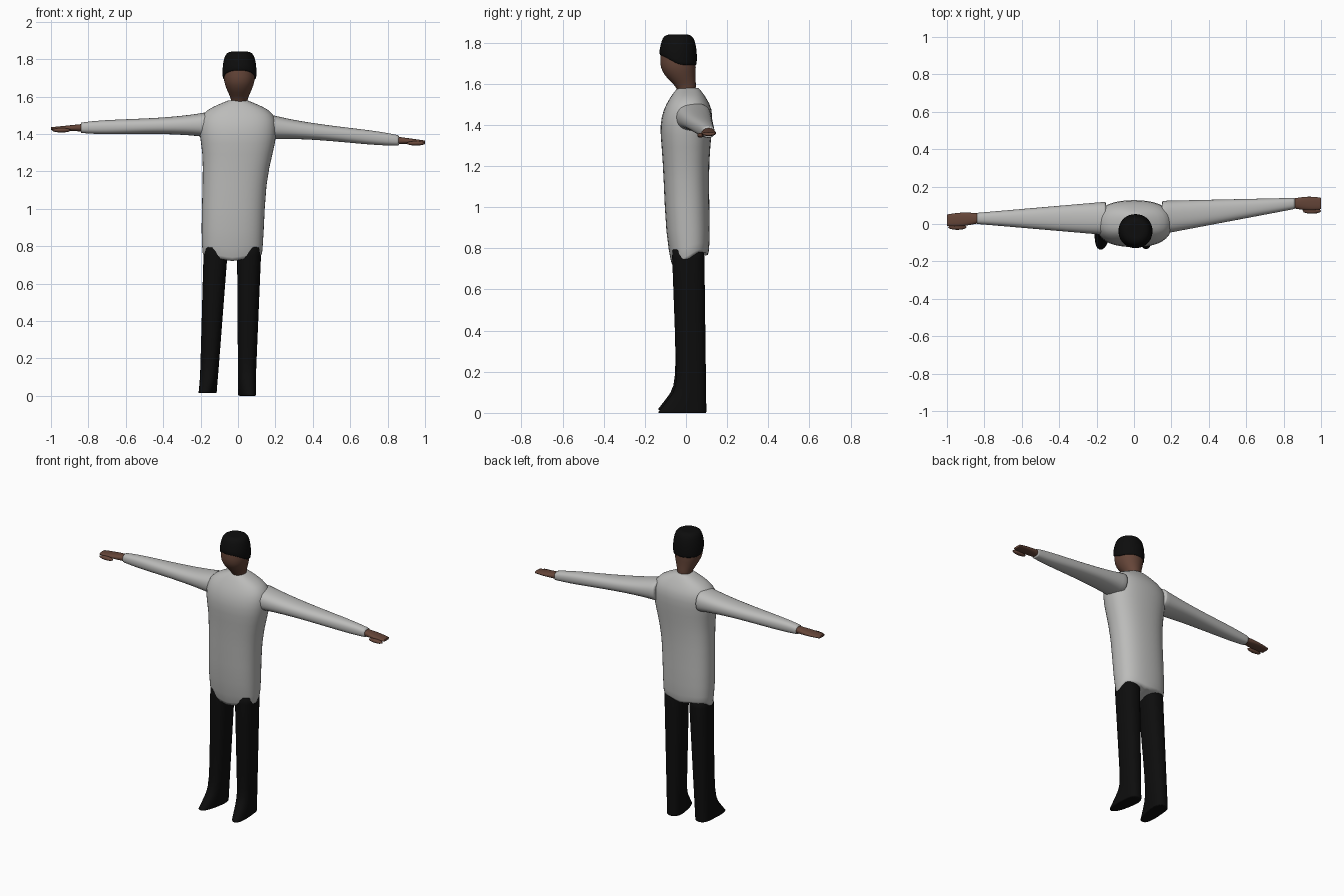
import bpy, bmesh, math
from mathutils import Vector

cube = bpy.data.objects.get("Cube")
if cube:
    bpy.data.objects.remove(cube)


def material(name, *rgb):
    mat = bpy.data.materials.new(name)
    mat.use_nodes = True
    mat.diffuse_color = (*rgb, 1)
    mat.node_tree.nodes["Principled BSDF"].inputs["Base Color"].default_value = (*rgb, 1)
    return mat


SHIRT = material("light grey cloth", 0.5, 0.5, 0.49)
BLACK = material("black cloth", 0.004, 0.004, 0.004)
SKIN = material("brown skin", 0.13, 0.06, 0.04)
SIDES = 20


def clamp(value):
    return max(0, min(1, value))


def rounded(value, squareness):
    return math.copysign(abs(value) ** (2 / squareness), value)


def link(name, bm, mat):
    mesh = bpy.data.meshes.new(name)
    bm.to_mesh(mesh)
    bm.free()
    mesh.materials.append(mat)
    mesh.shade_smooth()
    obj = bpy.data.objects.new(name, mesh)
    bpy.context.collection.objects.link(obj)
    return obj


def loft(name, mat, rings, along_x=False, squareness=2.4, reshape=None):
    """Skin rounded sections, each given as (position, centre, half size)."""
    bm = bmesh.new()
    loops = []
    for position, centre, half in rings:
        loop = []
        for i in range(SIDES):
            angle = math.tau * i / SIDES
            a = centre[0] + half[0] * rounded(math.cos(angle), squareness)
            b = centre[1] + half[1] * rounded(math.sin(angle), squareness)
            point = Vector((position, a, b) if along_x else (a, b, position))
            if reshape:
                reshape(point)
            loop.append(bm.verts.new(point))
        loops.append(loop)
    for low, high in zip(loops, loops[1:]):
        for i in range(SIDES):
            j = (i + 1) % SIDES
            bm.faces.new((low[i], low[j], high[j], high[i]))
    # Inset the end caps so they stay crisp when smoothed
    for loop in (loops[0], loops[-1]):
        cap = bm.faces.new(loop)
        bmesh.ops.inset_region(bm, faces=[cap], thickness=0.004)
    bmesh.ops.recalc_face_normals(bm, faces=bm.faces)
    smoothing = link(name, bm, mat).modifiers.new("smooth form", "SUBSURF")
    smoothing.levels = smoothing.render_levels = 1


# Long shirt: the hem rises at the back and dips between the legs
def hem(point):
    if point.z < 0.8:
        point.z += 0.05 * clamp(point.y / 0.05)
        point.z -= 0.02 * clamp(1 - abs(point.x + 0.03) / 0.05)


loft("shirt_body", SHIRT, [
    (0.73, (-0.03, 0.02), (0.16, 0.09)),
    (0.86, (-0.03, 0.01), (0.17, 0.11)),
    (1.15, (-0.02, 0), (0.17, 0.11)),
    (1.3, (0, 0), (0.19, 0.12)),
    (1.4, (0, 0), (0.21, 0.13)),
    (1.48, (0, 0.01), (0.21, 0.12)),
    (1.53, (0, 0.01), (0.17, 0.09)),
    (1.56, (0, 0.01), (0.1, 0.07)),
    (1.58, (0, 0.01), (0.05, 0.05)),
], reshape=hem)


# Arms: flared shoulder, full forearm, tight cuff, then a flat hand and thumb
def arm(label, shoulder, wrist, tip):
    sleeve = []
    steps = 10
    for i in range(steps + 1):
        k = i / steps
        point = shoulder.lerp(wrist, k)
        height = 0.04 + 0.03 * (1 - k) ** 4 - 0.012 * k ** 8
        sleeve.append((point.x, point.yz, (0.09 - 0.06 * k, height)))
    loft(label + "_sleeve", SHIRT, sleeve, along_x=True)

    hand = []
    inside = wrist.lerp(tip, -0.2)
    steps = 5
    for i in range(steps + 1):
        k = i / steps
        point = inside.lerp(tip, k)
        hand.append((point.x, point.yz, (0.022 + 0.015 * math.sin(2.5 * k), 0.022 - 0.014 * k)))
    loft(label + "_hand", SKIN, hand, along_x=True)

    bm = bmesh.new()
    bmesh.ops.create_uvsphere(bm, u_segments=12, v_segments=8, radius=1)
    bmesh.ops.scale(bm, vec=(0.05, 0.015, 0.012), verts=bm.verts)
    middle = wrist.lerp(tip, 0.65)
    bmesh.ops.translate(bm, vec=middle - Vector((0, 0.04, 0.01)), verts=bm.verts)
    link(label + "_thumb", bm, SKIN)


arm("right", Vector((-0.15, 0.03, 1.45)), Vector((-0.84, 0.03, 1.433)), Vector((-1, 0.02, 1.428)))
arm("left", Vector((0.15, 0.035, 1.44)), Vector((0.86, 0.11, 1.365)), Vector((1, 0.11, 1.357)))


# Shoes: the front of the ankle is drawn forward and splayed outward
def leg(label, outward, sole, foot_x, hip_x):
    def shoe(point):
        reach = clamp(1 - (point.z - sole) / 0.12) * clamp((0.03 - point.y) / 0.07)
        point.y -= 0.1 * reach
        point.x += outward * 0.02 * reach

    rings = []
    for z in (sole, 0.03, 0.07, 0.12, 0.25, 0.5, 0.8):
        k = z / 0.8
        rings.append((z, (foot_x + (hip_x - foot_x) * k, 0.03 - 0.02 * k),
                      (0.046 + 0.02 * k, 0.07 + 0.01 * k)))
    loft(label + "_leg", BLACK, rings, reshape=shoe)


leg("right", -1, 0.015, -0.16, -0.118)
leg("left", 1, 0, 0.046, 0.06)

# Neck and face, narrowing to the chin
loft("head", SKIN, [(z, (0.007, y), (width, depth)) for z, y, width, depth in (
    (1.55, 0.005, 0.04, 0.04),
    (1.59, 0, 0.045, 0.05),
    (1.62, -0.02, 0.06, 0.067),
    (1.66, -0.035, 0.077, 0.083),
    (1.7, -0.04, 0.087, 0.09),
    (1.78, -0.04, 0.08, 0.08),
)], squareness=2.1)


# Hair cap, its lower edge arching up over the forehead
def hairline(point):
    if point.z < 1.73:
        point.z += (1.79 - point.z) * 0.5 * clamp(-(point.y + 0.03) / 0.09)


loft("hair", BLACK, [(z, (0.008, -0.038), (size, size)) for z, size in (
    (1.69, 0.09), (1.72, 0.093), (1.77, 0.091), (1.81, 0.082), (1.834, 0.07), (1.84, 0.045),
)], squareness=2.1, reshape=hairline)
